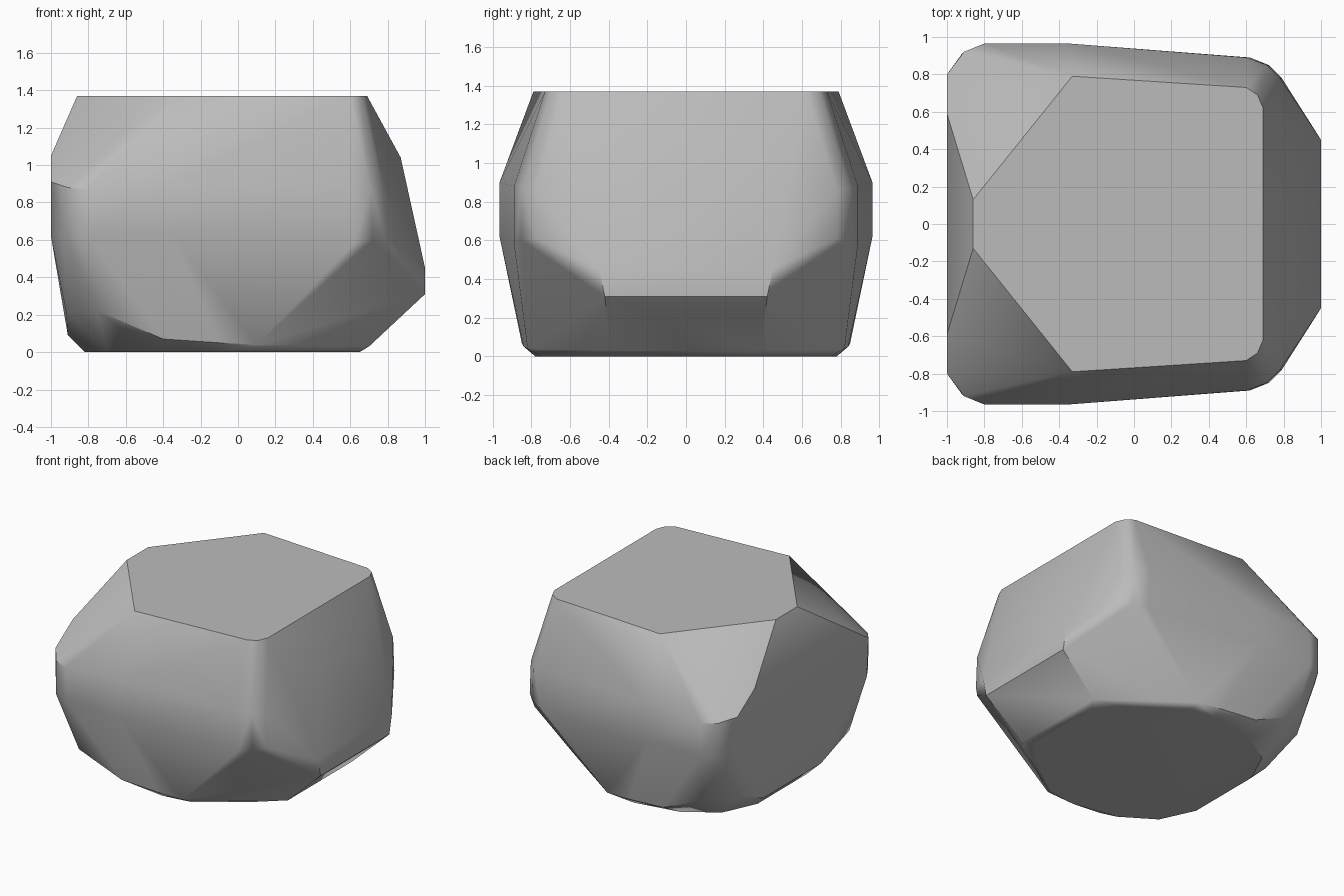
import bpy
import bmesh
import math

cube = bpy.data.objects.get("Cube")
if cube:
    bpy.data.objects.remove(cube, do_unlink=True)

# Stone colour
grey = bpy.data.materials.new("stone_grey")
grey.use_nodes = True
colour = (0.5, 0.5, 0.5, 1)
grey.diffuse_color = colour
grey.node_tree.nodes["Principled BSDF"].inputs["Base Color"].default_value = colour

# Corners of one half of the stone, mirrored across y
flat_top = [(-.86, .13, 1.37), (-.33, .79, 1.37), (.60, .73, 1.37),
            (.66, .69, 1.37), (.69, .62, 1.37)]
upper_girdle = [(-1, .59, 1.05), (-1, .80, .91), (-.91, .92, .88),
                (-.80, .965, .87), (-.35, .965, .90), (.60, .89, .88),
                (.71, .85, .87), (.78, .78, .86), (.87, .20, 1.04)]
lower_girdle = [(-1, .78, .62), (-.92, .91, .62), (-.80, .965, .62),
                (-.35, .965, .62), (.62, .89, .58), (.72, .85, .60),
                (.79, .78, .61), (1, .45, .45), (1, .42, .31)]
lower_edge = [(-.91, .35, .09), (-.92, .68, .22), (-.75, .87, .22),
              (-.40, .85, .07), (-.10, .84, .05), (.10, .82, .04),
              (.70, .39, .03)]
flat_base = [(-.82, .30, 0), (-.70, .56, 0), (-.45, .72, 0), (-.10, .78, 0),
             (.12, .75, 0), (.48, .50, 0), (.65, .30, 0)]

bm = bmesh.new()
for ring in (flat_top, upper_girdle, lower_girdle, lower_edge, flat_base):
    for x, y, z in ring:
        for side in (1, -1):
            bm.verts.new((x, side * y, z))

# Wrap the corners, then merge the flat facets
hull = bmesh.ops.convex_hull(bm, input=bm.verts)
loose = {v for v in hull["geom_interior"] + hull["geom_unused"]
         if isinstance(v, bmesh.types.BMVert)}
bmesh.ops.delete(bm, geom=list(loose), context='VERTS')
bmesh.ops.dissolve_limit(bm, angle_limit=math.radians(2),
                         verts=bm.verts, edges=bm.edges)
bmesh.ops.recalc_face_normals(bm, faces=bm.faces)

mesh = bpy.data.meshes.new("cut_stone")
bm.to_mesh(mesh)
bm.free()
mesh.materials.append(grey)
stone = bpy.data.objects.new("cut_stone", mesh)
bpy.context.collection.objects.link(stone)

# Soft rounded sides with crisp cut edges
bpy.ops.object.select_all(action='DESELECT')
stone.select_set(True)
bpy.context.view_layer.objects.active = stone
bpy.ops.object.shade_smooth_by_angle(angle=math.radians(32))
weighted = stone.modifiers.new("even_shading", 'WEIGHTED_NORMAL')
weighted.keep_sharp = True
